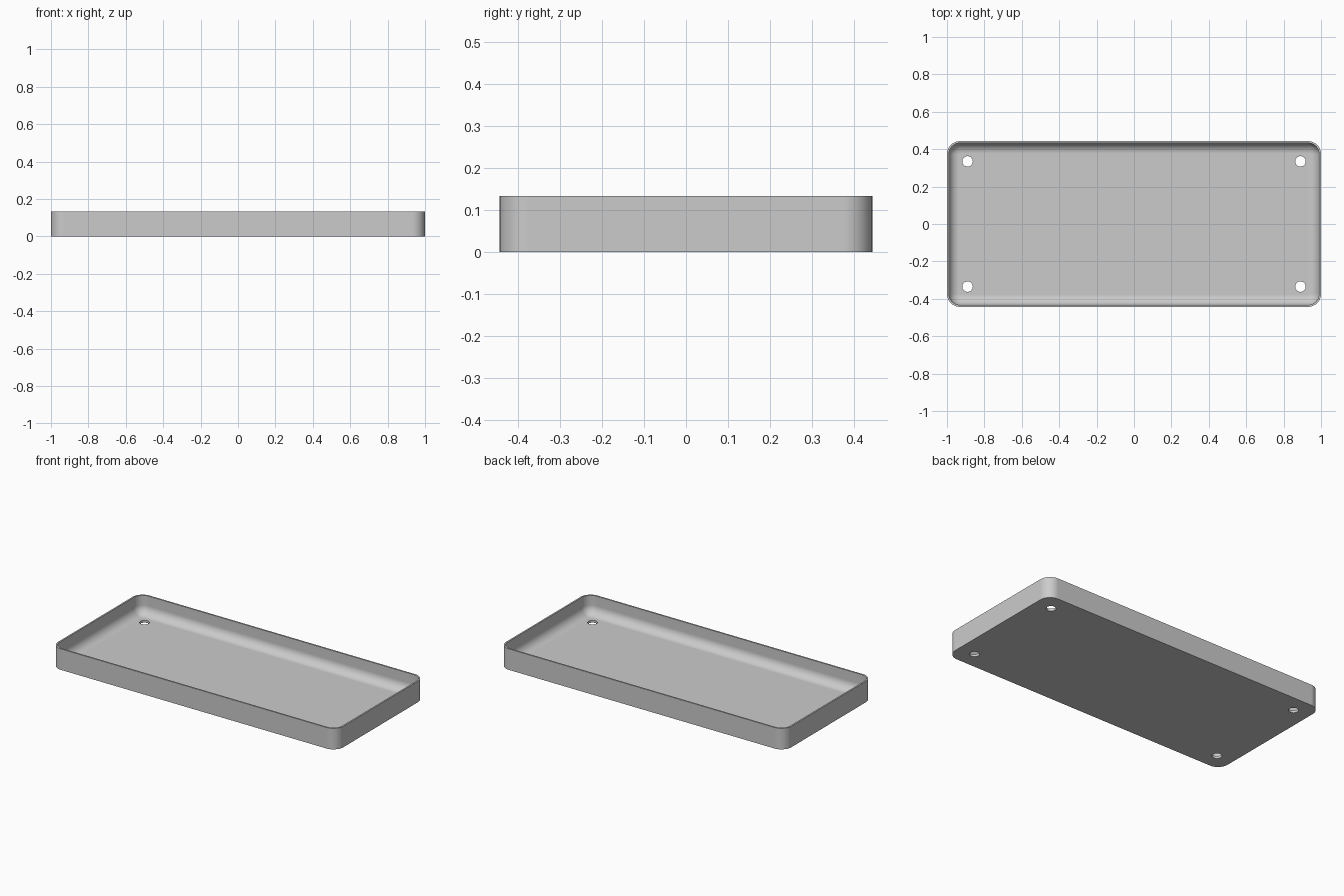
import bpy, bmesh
from math import sin, cos, pi

default = bpy.data.objects.get("Cube")
if default:
    bpy.data.objects.remove(default, do_unlink=True)

HALF_X, HALF_Y, HEIGHT = 1.0, 0.443, 0.133
CORNER, WALL, FLOOR, FILLET = 0.07, 0.01, 0.015, 0.056
HOLE_X, HOLE_Y, HOLE_R = 0.89, 0.335, 0.028
STEPS = 10

grey = bpy.data.materials.new("matte grey")
grey.use_nodes = True
grey.diffuse_color = (0.6, 0.6, 0.6, 1)
grey.node_tree.nodes["Principled BSDF"].inputs["Base Color"].default_value = grey.diffuse_color


def rounded_ring(bm, inset, z):
    """Loop of vertices around a rounded rectangle shrunk by inset."""
    radius = CORNER - inset
    ring = []
    for k, (sx, sy) in enumerate([(1, 1), (-1, 1), (-1, -1), (1, -1)]):
        for i in range(STEPS + 1):
            a = (k + i / STEPS) * pi / 2
            ring.append(bm.verts.new((sx * (HALF_X - CORNER) + radius * cos(a),
                                      sy * (HALF_Y - CORNER) + radius * sin(a), z)))
    return ring


# Tray shell: outer wall, rim, inner wall, then fillet down to the floor
profile = [(0, 0), (0, HEIGHT), (WALL, HEIGHT)]
for i in range(STEPS + 1):
    a = i / STEPS * pi / 2
    profile.append((WALL + FILLET * (1 - cos(a)), FLOOR + FILLET * (1 - sin(a))))

bm = bmesh.new()
rings = [rounded_ring(bm, inset, z) for inset, z in profile]
for low, high in zip(rings, rings[1:]):
    for j in range(len(low)):
        n = (j + 1) % len(low)
        bm.faces.new((low[j], low[n], high[n], high[j]))
bm.faces.new(rings[0][::-1])
bm.faces.new(rings[-1])
bmesh.ops.recalc_face_normals(bm, faces=bm.faces)
mesh = bpy.data.meshes.new("tray")
bm.to_mesh(mesh)
bm.free()
mesh.materials.append(grey)
tray = bpy.data.objects.new("tray", mesh)
bpy.context.collection.objects.link(tray)

# Four screw holes through the floor
bm = bmesh.new()
for sx in (-1, 1):
    for sy in (-1, 1):
        made = bmesh.ops.create_cone(bm, cap_ends=True, segments=32, radius1=HOLE_R,
                                     radius2=HOLE_R, depth=0.1)
        bmesh.ops.translate(bm, verts=made["verts"], vec=(sx * HOLE_X, sy * HOLE_Y, 0))
cut_mesh = bpy.data.meshes.new("hole_cutter")
bm.to_mesh(cut_mesh)
bm.free()
cut_mesh.materials.append(grey)
cutter = bpy.data.objects.new("hole_cutter", cut_mesh)
bpy.context.collection.objects.link(cutter)
cutter.hide_render = True

bpy.ops.object.select_all(action="DESELECT")
bpy.context.view_layer.objects.active = tray
tray.select_set(True)
holes = tray.modifiers.new("holes", "BOOLEAN")
holes.operation = "DIFFERENCE"
holes.solver = "EXACT"
holes.object = cutter
bpy.ops.object.modifier_apply(modifier=holes.name)
bpy.data.objects.remove(cutter, do_unlink=True)

# Smooth fillets with crisp rims and a flat floor
bpy.ops.object.shade_smooth_by_angle(angle=pi / 6)
weighted = tray.modifiers.new("flat_floor_normals", "WEIGHTED_NORMAL")
weighted.keep_sharp = True
